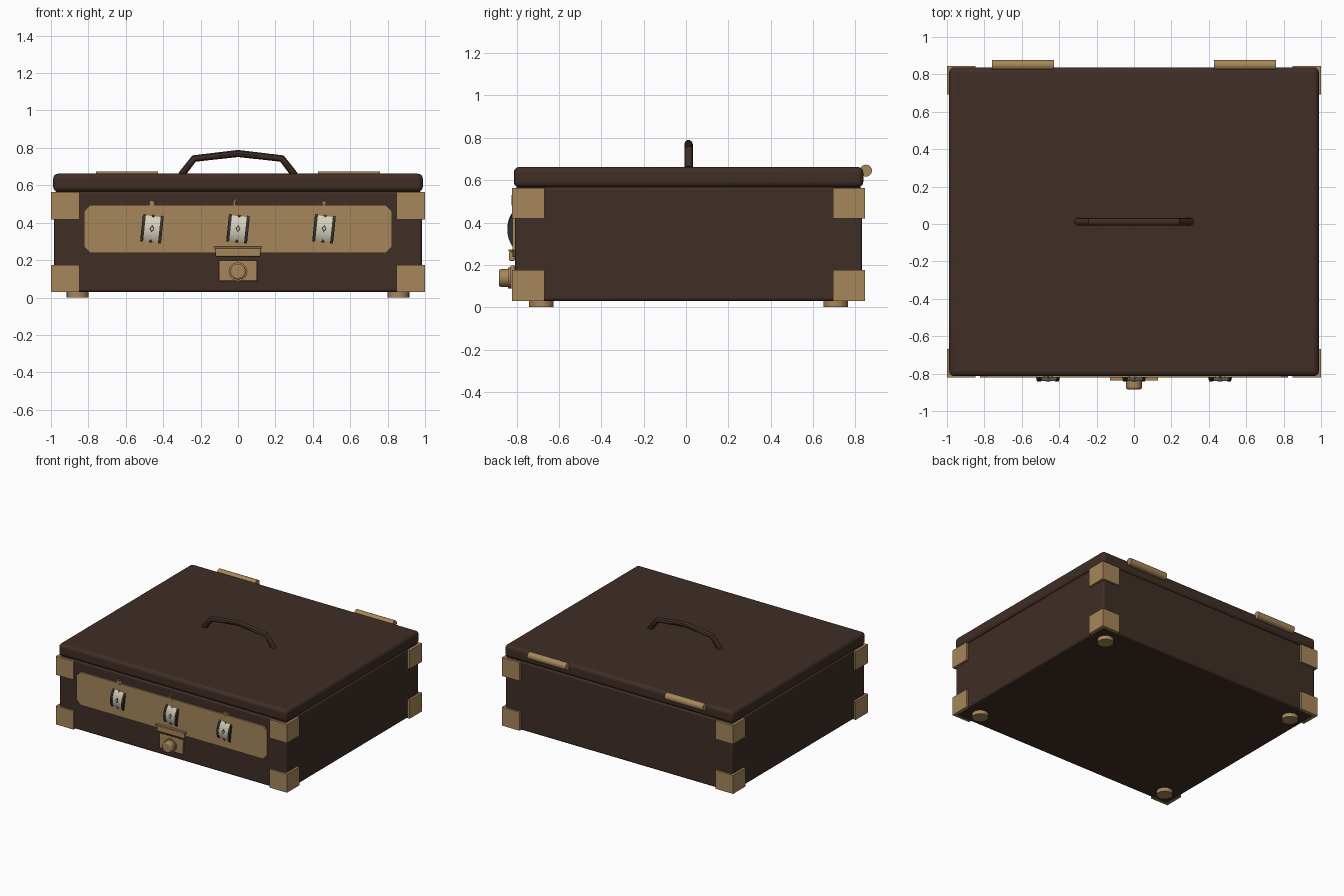
import bpy, bmesh
from math import pi, sin, cos, radians
from mathutils import Matrix, Vector

if "Cube" in bpy.data.objects:
    bpy.data.objects.remove(bpy.data.objects["Cube"])

MID = 0.012          # depth centre of the case
FRONT = MID - 0.82   # front wall of the case


def material(name, rgb, rough=0.6, metal=0.0):
    m = bpy.data.materials.new(name)
    m.use_nodes = True
    m.diffuse_color = (*rgb, 1)
    node = m.node_tree.nodes["Principled BSDF"]
    node.inputs["Base Color"].default_value = (*rgb, 1)
    node.inputs["Roughness"].default_value = rough
    node.inputs["Metallic"].default_value = metal
    return m


LEATHER = material("dark leather", (0.05, 0.027, 0.019))
BRASS = material("brass", (0.38, 0.24, 0.10), 0.4)
IVORY = material("ivory", (0.68, 0.64, 0.52))
DARK = material("dark metal", (0.035, 0.03, 0.024), 0.5)


def finish(obj, name, mat, bevel=0, segments=2, smooth=True):
    obj.name = obj.data.name = name
    obj.data.materials.append(mat)
    bpy.ops.object.select_all(action="DESELECT")
    obj.select_set(True)
    bpy.context.view_layer.objects.active = obj
    if bevel:
        mod = obj.modifiers.new("edge rounding", "BEVEL")
        mod.width, mod.segments = bevel, segments
    if smooth:
        bpy.ops.object.shade_smooth_by_angle(angle=radians(35))
    return obj


def box(name, low, high, mat, bevel=0, segments=2):
    low, high = Vector(low), Vector(high)
    bpy.ops.mesh.primitive_cube_add(size=1, location=(low + high) / 2)
    obj = bpy.context.object
    obj.data.transform(Matrix.Diagonal((*(high - low), 1)))
    return finish(obj, name, mat, bevel, segments)


def cylinder(name, centre, radius, depth, axis, mat, sides=32, bevel=0):
    bpy.ops.mesh.primitive_cylinder_add(vertices=sides, radius=radius, depth=depth)
    obj = bpy.context.object
    turn = {"x": Matrix.Rotation(pi / 2, 4, "Y"), "y": Matrix.Rotation(pi / 2, 4, "X"),
            "z": Matrix.Identity(4)}[axis]
    obj.data.transform(turn)
    obj.location = centre
    return finish(obj, name, mat, bevel)


def prism(name, points, depth, mat, place=Matrix.Identity(4)):
    """Extrude a flat outline along its local z."""
    bm = bmesh.new()
    face = bm.faces.new([bm.verts.new((x, y, 0)) for x, y in points])
    ext = bmesh.ops.extrude_face_region(bm, geom=[face])
    bmesh.ops.translate(bm, vec=(0, 0, depth),
                        verts=[g for g in ext["geom"] if isinstance(g, bmesh.types.BMVert)])
    bmesh.ops.recalc_face_normals(bm, faces=bm.faces)
    mesh = bpy.data.meshes.new(name)
    bm.to_mesh(mesh)
    bm.free()
    obj = bpy.data.objects.new(name, mesh)
    bpy.context.collection.objects.link(obj)
    obj.matrix_world = place
    return finish(obj, name, mat, smooth=False)


def facing_front(x, y, z):
    """Outline plane stands upright and extrudes toward the front."""
    return Matrix.Translation((x, y, z)) @ Matrix.Rotation(pi / 2, 4, "X")


def star(points, outer, inner):
    return [((outer, inner)[i % 2] * sin(pi * i / points),
             (outer, inner)[i % 2] * cos(pi * i / points)) for i in range(2 * points)]


# Case and lid
box("case_body", (-0.983, FRONT, 0.03), (0.983, MID + 0.82, 0.568), LEATHER, 0.014, 3)
box("lid", (-0.988, MID - 0.825, 0.566), (0.988, MID + 0.825, 0.662), LEATHER, 0.026, 4)

# Corner guards and feet
THICK, ARM = 0.022, 0.153
guard = [(0, 0), (-ARM, 0), (-ARM, -THICK), (-THICK, -THICK), (-THICK, -ARM), (0, -ARM)]
for sx, side in ((1, "left"), (-1, "right")):
    for sy, end in ((1, "back"), (-1, "front")):
        for z, level in ((0.03, "lower"), (0.418, "upper")):
            prism(f"{level}_{end}_{side}_corner_guard", [(sx * x, sy * y) for x, y in guard],
                  0.145, BRASS, Matrix.Translation((sx, MID + sy * 0.834, z)))
        cylinder(f"{end}_{side}_foot", (sx * 0.858, MID + sy * 0.695, 0.017), 0.058, 0.034,
                 "z", BRASS, 24)
    # Hinge barrel at the back
    cylinder(f"{side}_hinge", (sx * 0.594, 0.85, 0.645), 0.028, 0.332, "x", BRASS, 20)

# Carrying handle
curve = bpy.data.curves.new("handle", "CURVE")
curve.dimensions = "3D"
curve.bevel_depth, curve.bevel_resolution, curve.use_fill_caps = 0.02, 3, True
path = [(-0.303, 0.655), (-0.235, 0.743), (0, 0.77), (0.235, 0.743), (0.303, 0.655)]
spline = curve.splines.new("POLY")
spline.points.add(len(path) - 1)
for p, (x, z) in zip(spline.points, path):
    p.co = (x, MID, z, 1)
handle = bpy.data.objects.new("handle", curve)
bpy.context.collection.objects.link(handle)
bpy.context.view_layer.objects.active = handle
bpy.ops.object.select_all(action="DESELECT")
handle.select_set(True)
bpy.ops.object.convert(target="MESH")
finish(bpy.context.object, "handle", LEATHER)

# Front plate with clipped corners
W, H, C = 0.823, 0.129, 0.034
plate = [(W, H - C), (W - C, H), (C - W, H), (-W, H - C),
         (-W, C - H), (C - W, -H), (W - C, -H), (W, C - H)]
prism("front_plate", plate, 0.014, BRASS, facing_front(0, FRONT + 0.002, 0.366))

# Combination dials, each leaning slightly
R, DIAL_Y, DIAL_Z = 0.13, FRONT + 0.098, 0.368
for x, label in ((-0.46, "right"), (0, "middle"), (0.46, "left")):
    lean = Matrix.Translation((x, DIAL_Y, DIAL_Z)) @ Matrix.Rotation(radians(6), 4, "Y")
    parts = [cylinder(f"{label}_dial", (0, 0, 0), R, 0.082, "x", IVORY, 20)]
    for s, edge in ((1, "left"), (-1, "right")):
        parts.append(cylinder(f"{label}_dial_{edge}_rim", (s * 0.048, 0, 0), R + 0.003, 0.016,
                              "x", DARK, 40))
    for obj in parts:
        obj.matrix_world = lean @ obj.matrix_world
    for k in (-1, 0, 1):
        spin = lean @ Matrix.Rotation(k * pi / 5, 4, "X")
        for name, size, lift, mat in (("mark", 1, 0.0015, DARK), ("mark_centre", 0.55, 0.0025, IVORY)):
            prism(f"{label}_dial_{name}", [(0.013 * size, 0), (0, 0.02 * size),
                                           (-0.013 * size, 0), (0, -0.02 * size)],
                  0.004, mat, spin @ facing_front(0, 0.004 - R - lift, 0))

# Small emblems above the dials
ICON_Y, ICON_Z = FRONT + 0.003, 0.505
prism("sun_emblem", star(8, 0.025, 0.012), 0.018, BRASS, facing_front(-0.46, ICON_Y, ICON_Z))
outer = [(0.022 * cos(a), 0.022 * sin(a)) for a in (pi / 3 + i * pi / 9 * 1.333 for i in range(10))]
inner = [(0.008 + 0.018 * cos(a), 0.018 * sin(a)) for a in (1.5 * pi - 0.35 - i * 0.305 for i in range(9))]
prism("moon_emblem", outer + inner, 0.018, BRASS, facing_front(-0.005, ICON_Y, ICON_Z))
prism("star_emblem", star(4, 0.025, 0.008), 0.018, BRASS, facing_front(0.46, ICON_Y, ICON_Z))

# Clasp and lock
box("clasp_lip", (-0.129, FRONT - 0.03, 0.262), (0.129, FRONT, 0.272), BRASS, 0.002)
box("clasp_bar", (-0.12, FRONT - 0.027, 0.219), (0.12, FRONT, 0.262), BRASS, 0.005)
box("lock_case", (-0.102, FRONT - 0.02, 0.088), (0.102, FRONT, 0.198), BRASS, 0.005)
cylinder("lock_collar", (0, FRONT - 0.022, 0.138), 0.05, 0.02, "y", BRASS, 24)
cylinder("lock_button", (0, FRONT - 0.044, 0.138), 0.042, 0.064, "y", BRASS, 24, 0.009)
